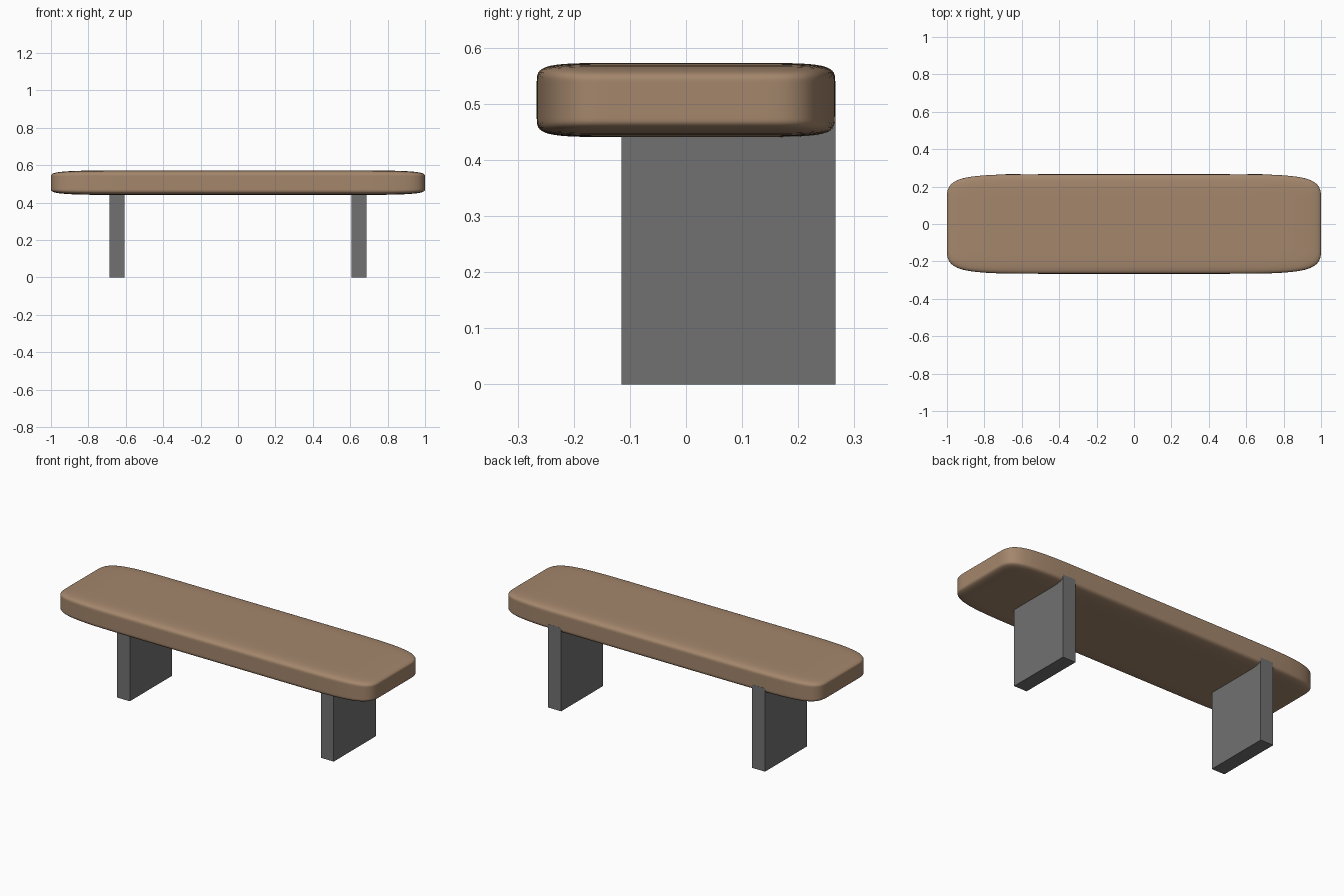
import bpy, bmesh
from mathutils import Vector

if "Cube" in bpy.data.objects:
    bpy.data.objects.remove(bpy.data.objects["Cube"])


def material(name, rgb):
    m = bpy.data.materials.new(name)
    m.diffuse_color = (*rgb, 1)
    m.use_nodes = True
    m.node_tree.nodes["Principled BSDF"].inputs["Base Color"].default_value = m.diffuse_color
    return m


def box(name, lo, hi, mat, cuts=0):
    """Axis-aligned box between two corners, optionally gridded."""
    lo, hi = Vector(lo), Vector(hi)
    bm = bmesh.new()
    bmesh.ops.create_cube(bm, size=1)
    if cuts:
        bmesh.ops.subdivide_edges(bm, edges=bm.edges[:], cuts=cuts, use_grid_fill=True)
    bmesh.ops.scale(bm, vec=hi - lo, verts=bm.verts)
    bmesh.ops.translate(bm, vec=(lo + hi) / 2, verts=bm.verts)
    me = bpy.data.meshes.new(name)
    bm.to_mesh(me)
    bm.free()
    me.materials.append(mat)
    ob = bpy.data.objects.new(name, me)
    bpy.context.collection.objects.link(ob)
    return ob


wood = material("brown wood", (0.37, 0.24, 0.15))
metal = material("dark grey", (0.16, 0.165, 0.16))

# Softly rounded seat slab: gridded box smoothed by subdivision
seat = box("seat", (-1, -0.266, 0.441), (1, 0.266, 0.573), wood, cuts=3)
sub = seat.modifiers.new("round", 'SUBSURF')
sub.levels = sub.render_levels = 3
seat.data.shade_smooth()

# Two slab legs, set towards the back edge
for side, x in (("left", -0.647), ("right", 0.647)):
    box(side + "_leg", (x - 0.041, -0.115, 0), (x + 0.041, 0.266, 0.478), metal)
